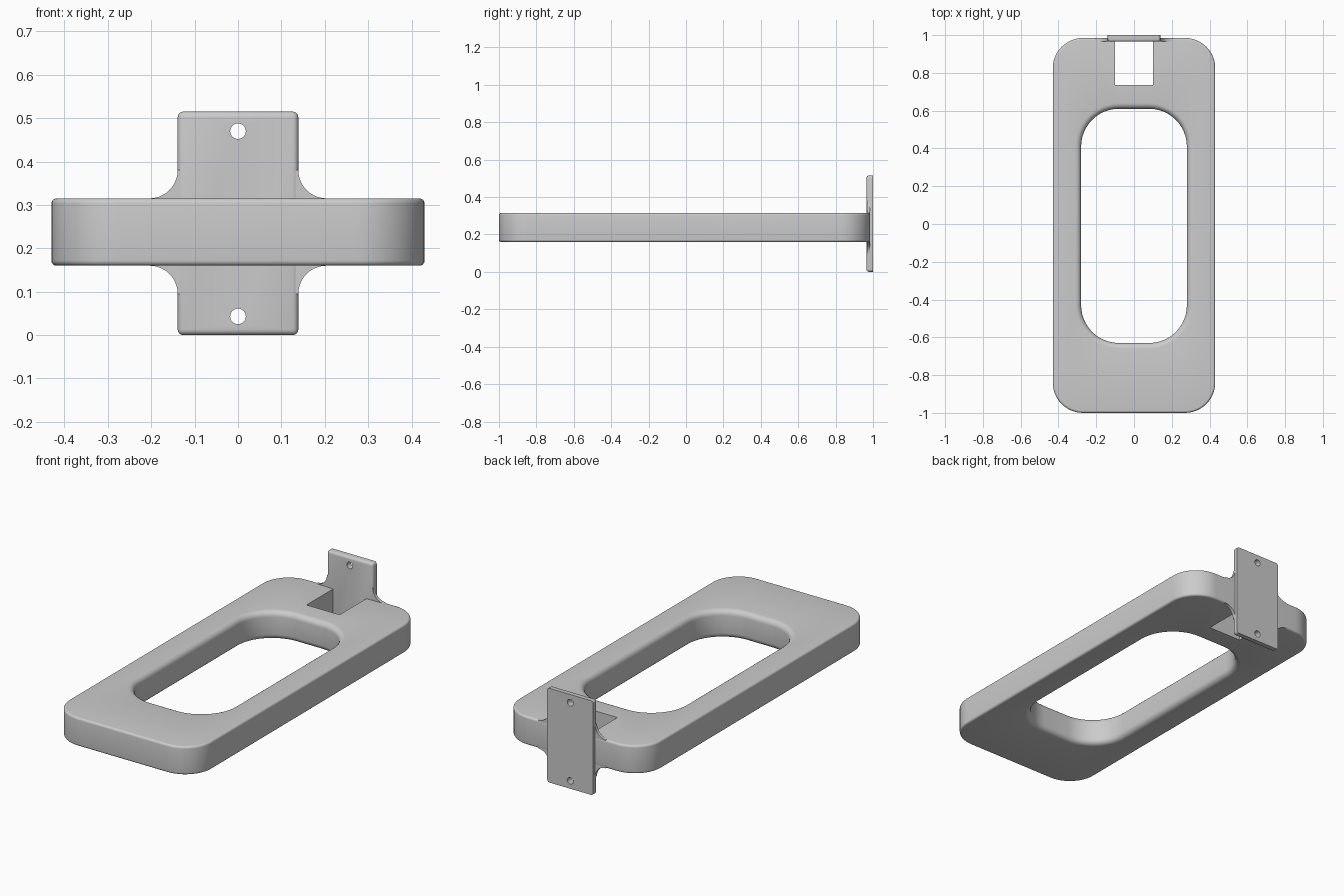
import bpy, bmesh
from math import sin, cos, pi

if "Cube" in bpy.data.objects:
    bpy.data.objects.remove(bpy.data.objects["Cube"])

grey = bpy.data.materials.new("plain grey")
grey.use_nodes = True
grey.diffuse_color = (0.6, 0.6, 0.6, 1)
grey.node_tree.nodes["Principled BSDF"].inputs["Base Color"].default_value = (0.6, 0.6, 0.6, 1)

RING_LOW, RING_HIGH = 0.16, 0.315


def finish(bm, name):
    bmesh.ops.recalc_face_normals(bm, faces=bm.faces)
    mesh = bpy.data.meshes.new(name)
    bm.to_mesh(mesh)
    bm.free()
    mesh.materials.append(grey)
    obj = bpy.data.objects.new(name, mesh)
    bpy.context.collection.objects.link(obj)
    return obj


def box_mesh(x, y0, y1, z0, z1):
    bm = bmesh.new()
    bmesh.ops.create_cube(bm, size=1)
    for v in bm.verts:
        v.co = (v.co.x * 2 * x, y0 + (v.co.y + 0.5) * (y1 - y0), z0 + (v.co.z + 0.5) * (z1 - z0))
    return bm


def cut(obj, cutter):
    cutter.hide_render = True
    mod = obj.modifiers.new("cut", "BOOLEAN")
    mod.operation, mod.solver, mod.object = "DIFFERENCE", "EXACT", cutter
    bpy.ops.object.select_all(action="DESELECT")
    bpy.context.view_layer.objects.active = obj
    obj.select_set(True)
    bpy.ops.object.modifier_apply(modifier=mod.name)
    bpy.data.objects.remove(cutter)


def smooth(obj):
    bpy.ops.object.select_all(action="DESELECT")
    bpy.context.view_layer.objects.active = obj
    obj.select_set(True)
    bpy.ops.object.shade_smooth_by_angle(angle=0.6)


def rounded_loop(bm, half_x, y0, y1, radius, grow, z, steps=12):
    """Rounded rectangle at height z, offset outward by grow."""
    corners = [(half_x - radius, y1 - radius), (radius - half_x, y1 - radius),
               (radius - half_x, y0 + radius), (half_x - radius, y0 + radius)]
    return [bm.verts.new((cx + (radius + grow) * cos(a), cy + (radius + grow) * sin(a), z))
            for q, (cx, cy) in enumerate(corners)
            for a in [(q + i / steps) * pi / 2 for i in range(steps + 1)]]


def edge_profile(r, sign):
    """Rounded wall section: outward offset and height, bottom to top."""
    arc = [i / 5 * pi / 2 for i in range(6)]
    low = [(sign * r * (sin(a) - 1), RING_LOW + r * (1 - cos(a))) for a in arc]
    high = [(sign * r * (cos(a) - 1), RING_HIGH - r * (1 - sin(a))) for a in arc]
    return low + high


# Handle ring: outer wall and opening wall joined into one closed section
bm = bmesh.new()
loops = [rounded_loop(bm, 0.43, -1.0, 0.985, 0.16, g, z) for g, z in edge_profile(0.012, 1)]
loops += [rounded_loop(bm, 0.28, -0.63, 0.61, 0.2, g, z) for g, z in reversed(edge_profile(0.03, -1))]
for k, a in enumerate(loops):
    b = loops[(k + 1) % len(loops)]
    for i in range(len(a)):
        j = (i + 1) % len(a)
        bm.faces.new((a[i], a[j], b[j], b[i]))
ring = finish(bm, "handle_ring")

# Square slot in front of the mounting plate
cut(ring, finish(box_mesh(0.1, 0.735, 1.1, 0, 0.5), "slot_cutter"))
smooth(ring)

# Mounting plate, rounded everywhere but on its back face
bm = box_mesh(0.139, 0.965, 1.0, 0, 0.515)
edges = [e for e in bm.edges if min(v.co.y for v in e.verts) < 0.98]
bmesh.ops.bevel(bm, geom=edges, offset=0.013, segments=4, profile=0.5, affect="EDGES")
plate = finish(bm, "mounting_plate")

# Screw holes
for z in (0.043, 0.47):
    bm = bmesh.new()
    bmesh.ops.create_cone(bm, cap_ends=True, segments=32, radius1=0.018, radius2=0.018, depth=0.2)
    for v in bm.verts:
        v.co = (v.co.x, 0.98 + v.co.z, z + v.co.y)
    cut(plate, finish(bm, "screw_hole_cutter"))
smooth(plate)

# Concave webs blending the plate sides into the ring
r = 0.065
arc = [i / 10 * pi / 2 for i in range(11)]
side = [(0.125, RING_HIGH + r)]
side += [(0.139 + r * (1 - cos(a)), RING_HIGH + r * (1 - sin(a))) for a in arc]
side += [(0.139 + r * (1 - cos(a)), RING_LOW - r * (1 - sin(a))) for a in reversed(arc)]
side += [(0.125, RING_LOW - r)]
for name, s in (("left_web", 1), ("right_web", -1)):
    bm = bmesh.new()
    face = bm.faces.new([bm.verts.new((s * x, 0.967, z)) for x, z in side])
    new = bmesh.ops.extrude_face_region(bm, geom=[face])["geom"]
    bmesh.ops.translate(bm, vec=(0, 0.017, 0), verts=[v for v in new if isinstance(v, bmesh.types.BMVert)])
    smooth(finish(bm, name))
